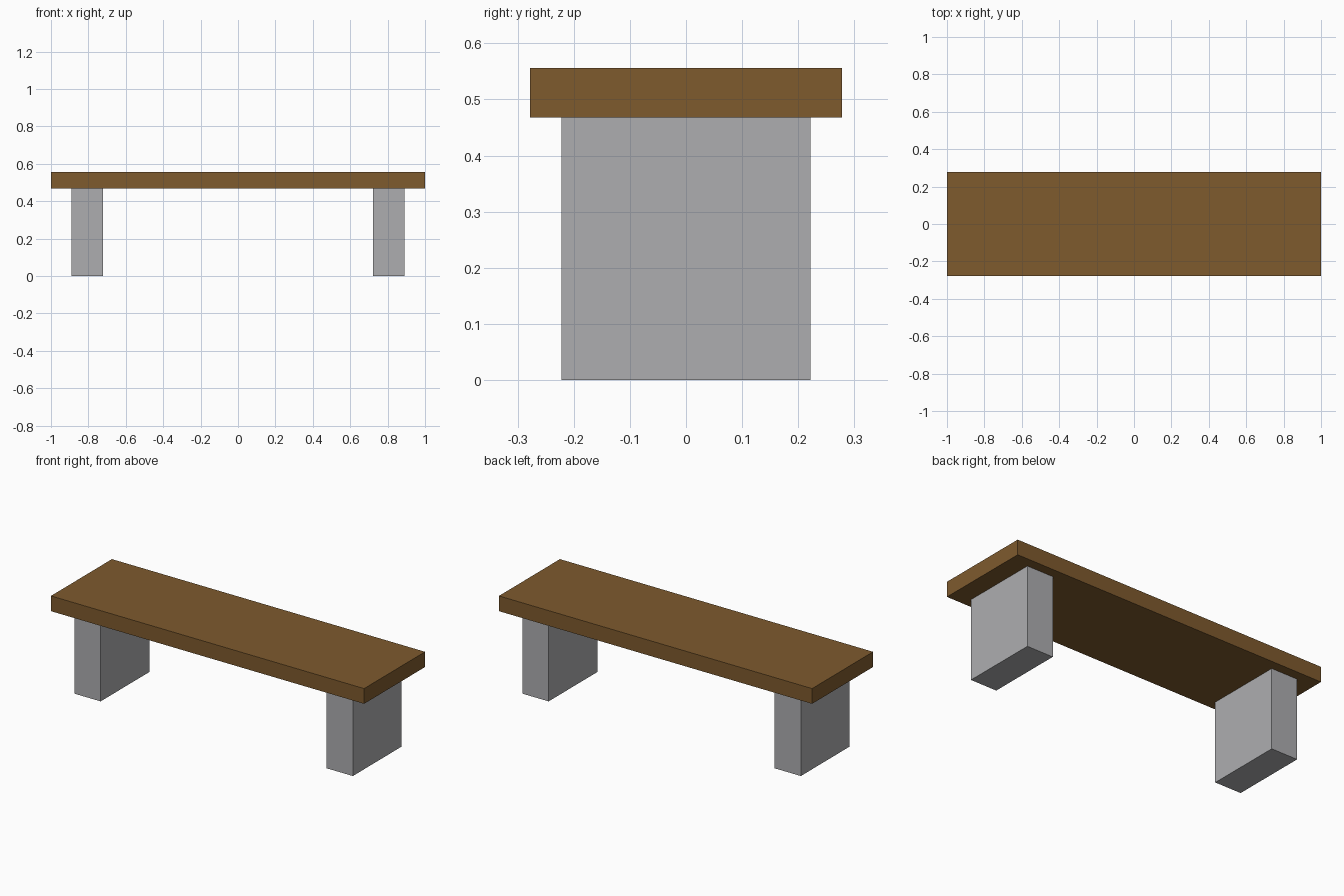
import bpy

if "Cube" in bpy.data.objects:
    bpy.data.objects.remove(bpy.data.objects["Cube"])


def material(name, color):
    mat = bpy.data.materials.new(name)
    mat.diffuse_color = (*color, 1.0)
    mat.use_nodes = True
    mat.node_tree.nodes["Principled BSDF"].inputs["Base Color"].default_value = mat.diffuse_color
    return mat


def box(name, center, size, mat):
    bpy.ops.mesh.primitive_cube_add(size=1, location=center)
    obj = bpy.context.object
    obj.name = name
    obj.scale = size
    bpy.ops.object.transform_apply(location=False, rotation=False, scale=True)
    obj.data.materials.append(mat)
    return obj


wood = material("brown wood", (0.21, 0.103, 0.027))
stone = material("grey concrete", (0.42, 0.423, 0.434))

LEG_H, TOP_Z = 0.468, 0.556

# Seat plank
box("seat", (0, 0, (LEG_H + TOP_Z) / 2), (2.0, 0.556, TOP_Z - LEG_H), wood)

# Block legs, mirrored left and right
for side, label in ((-1, "left"), (1, "right")):
    box(label + "_leg", (side * 0.8055, 0, LEG_H / 2), (0.167, 0.444, LEG_H), stone)
